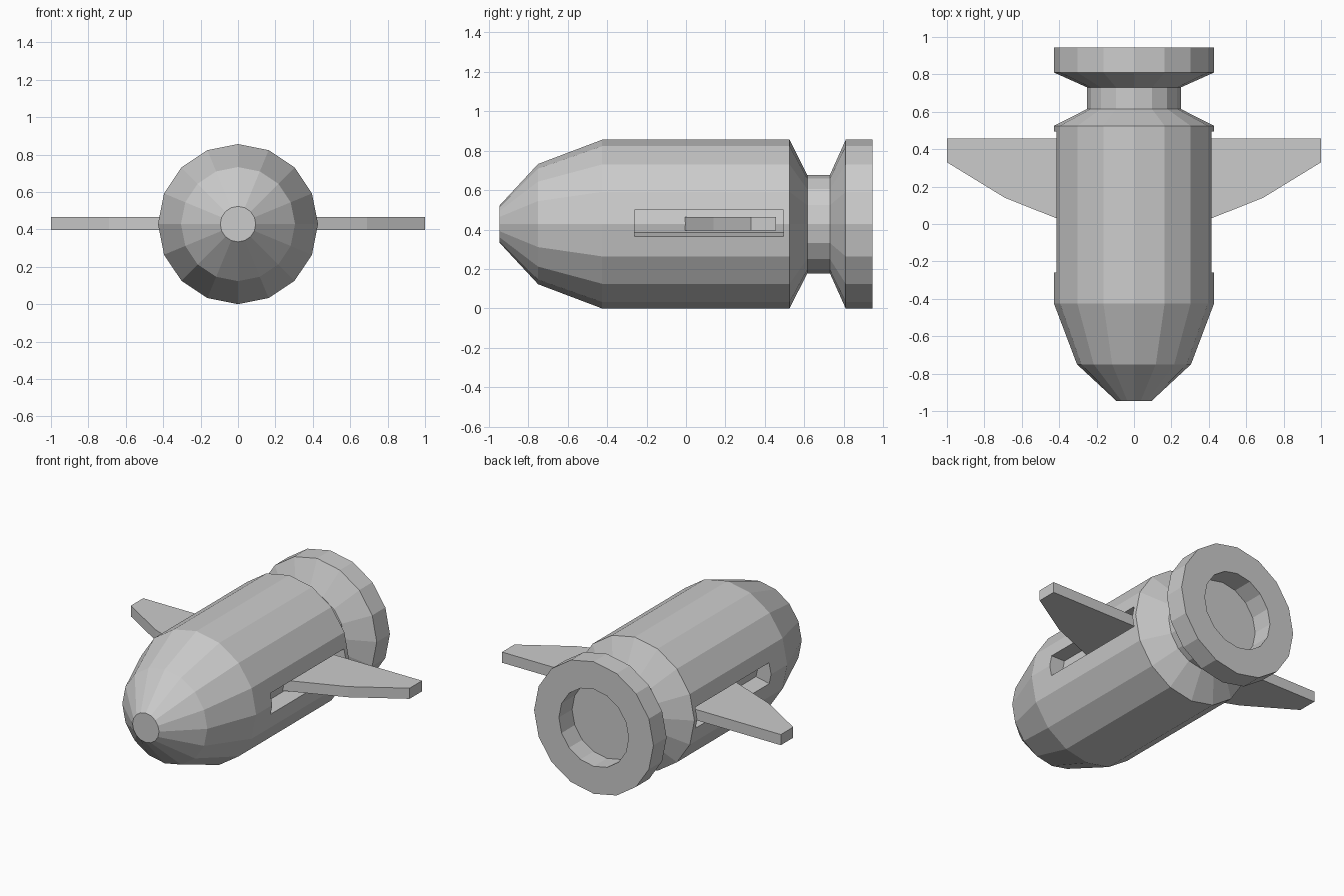
import bpy, bmesh, math
from mathutils import Vector

if "Cube" in bpy.data.objects:
    bpy.data.objects.remove(bpy.data.objects["Cube"], do_unlink=True)

R = 0.428      # hull radius, also the height of the axis
SIDES = 16

grey = bpy.data.materials.new("plain grey")
grey.use_nodes = True
grey.diffuse_color = (0.6, 0.6, 0.6, 1)
grey.node_tree.nodes["Principled BSDF"].inputs["Base Color"].default_value = (0.6, 0.6, 0.6, 1)


def make_object(name, bm):
    bmesh.ops.recalc_face_normals(bm, faces=bm.faces)
    mesh = bpy.data.meshes.new(name)
    bm.to_mesh(mesh)
    bm.free()
    mesh.materials.append(grey)
    obj = bpy.data.objects.new(name, mesh)
    bpy.context.collection.objects.link(obj)
    return obj


def lathe(name, profile):
    """Flat-sided solid turned round the y axis; profile holds (y, radius)."""
    bm = bmesh.new()
    rings = []
    for y, r in profile:
        angles = [2 * math.pi * i / SIDES for i in range(SIDES)]
        rings.append([bm.verts.new((r * math.cos(a), y, R + r * math.sin(a))) for a in angles])
    for a, b in zip(rings, rings[1:]):
        for i in range(SIDES):
            j = (i + 1) % SIDES
            bm.faces.new((a[i], a[j], b[j], b[i]))
    bm.faces.new(rings[0])
    bm.faces.new(rings[-1])
    return make_object(name, bm)


def prism(name, outline, offset):
    """Solid made by pushing a flat outline along an offset."""
    bm = bmesh.new()
    face = bm.faces.new([bm.verts.new(p) for p in outline])
    new = bmesh.ops.extrude_face_region(bm, geom=[face])["geom"]
    verts = [v for v in new if isinstance(v, bmesh.types.BMVert)]
    bmesh.ops.translate(bm, verts=verts, vec=Vector(offset))
    return make_object(name, bm)


# Hull: blunt nose, barrel, narrow neck and flared tail ring with a round recess
hull = lathe("hull", [
    (-0.945, 0.095), (-0.75, 0.305), (-0.425, R), (0.525, R),
    (0.615, 0.25), (0.73, 0.25), (0.81, R), (0.945, R),
    (0.945, 0.25), (0.81, 0.25)])

# Side slots and the fins that stand in them
slot = [(0.32, 0.385), (0.33, R), (0.316, 0.5), (0.5, 0.5), (0.5, 0.347)]
fin = [(0.30, -0.015), (0.69, 0.14), (1.0, 0.33), (1.0, 0.457), (0.30, 0.457)]

for side, s in (("left", 1), ("right", -1)):
    cutter = prism(side + "_slot_cutter", [(s * x, -0.26, z) for x, z in slot], (0, 0.755, 0))
    cutter.hide_render = True
    cutter.hide_set(True)
    cut = hull.modifiers.new(side + "_slot", 'BOOLEAN')
    cut.operation = 'DIFFERENCE'
    cut.solver = 'EXACT'
    cut.object = cutter
    prism(side + "_fin", [(s * x, y, 0.396) for x, y in fin], (0, 0, 0.069))
